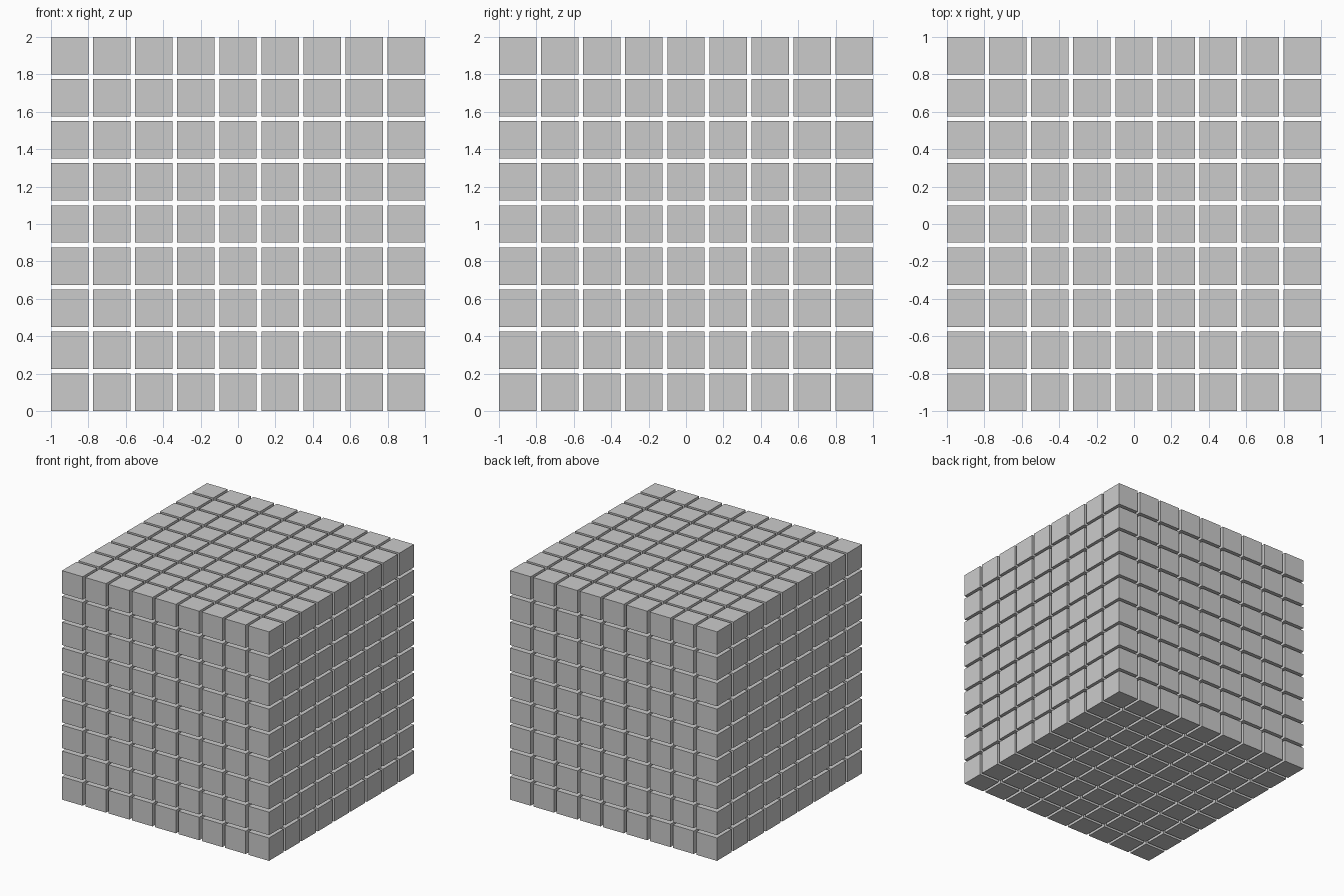
import bpy

if "Cube" in bpy.data.objects:
    bpy.data.objects.remove(bpy.data.objects["Cube"])

COUNT = 9
SIZE = 0.2
PITCH = (2.0 - SIZE) / (COUNT - 1)   # 0.225, leaves a 0.025 gap

# Corner block of the lattice
start = -1 + SIZE / 2
bpy.ops.mesh.primitive_cube_add(size=SIZE, location=(start, start, SIZE / 2))
block = bpy.context.object
block.name = "block_grid"

# Repeat the block along x, y and z
for axis, name in enumerate("xyz"):
    array = block.modifiers.new("repeat_" + name, 'ARRAY')
    array.count = COUNT
    array.use_relative_offset = False
    array.use_constant_offset = True
    offset = [0.0, 0.0, 0.0]
    offset[axis] = PITCH
    array.constant_offset_displace = offset
